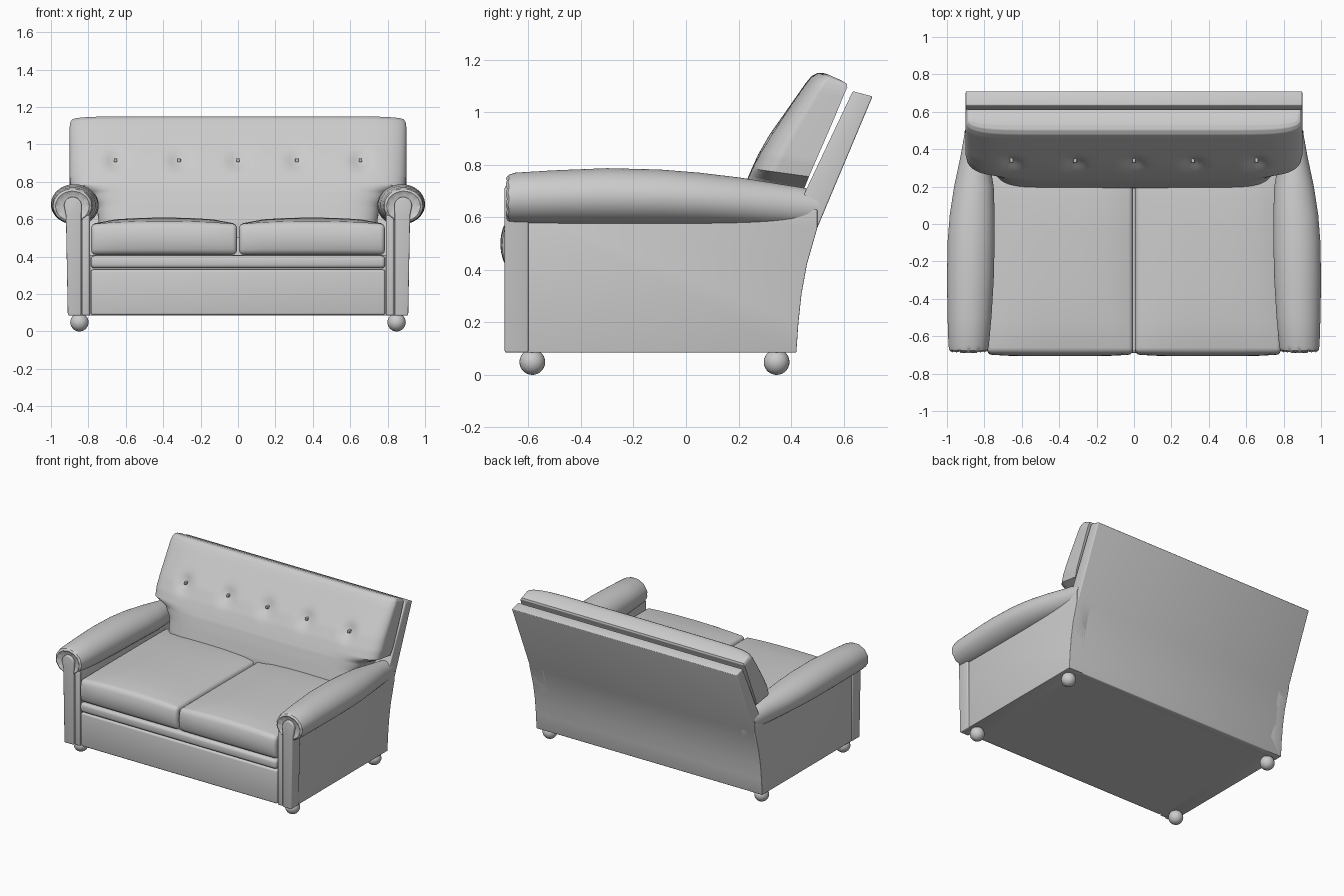
import bpy, bmesh
from math import sin, cos, pi, exp, radians

cube = bpy.data.objects.get("Cube")
if cube:
    bpy.data.objects.remove(cube, do_unlink=True)

fabric = bpy.data.materials.new("grey_fabric")
fabric.use_nodes = True
GREY = (0.6, 0.6, 0.6, 1)
fabric.diffuse_color = GREY
fabric.node_tree.nodes["Principled BSDF"].inputs["Base Color"].default_value = GREY


def finish(name, bm, bevel=0, segments=3):
    """Round the hard edges, then turn the bmesh into a shaded object."""
    bmesh.ops.recalc_face_normals(bm, faces=bm.faces[:])
    if bevel:
        hard = [e for e in bm.edges if len(e.link_faces) == 2 and e.calc_face_angle() > 0.8]
        bmesh.ops.bevel(bm, geom=hard, offset=bevel, offset_type='OFFSET',
                        segments=segments, profile=0.5, affect='EDGES', clamp_overlap=True)
    mesh = bpy.data.meshes.new(name)
    bm.to_mesh(mesh)
    bm.free()
    mesh.materials.append(fabric)
    obj = bpy.data.objects.new(name, mesh)
    bpy.context.collection.objects.link(obj)
    bpy.ops.object.select_all(action='DESELECT')
    obj.select_set(True)
    bpy.context.view_layer.objects.active = obj
    bpy.ops.object.shade_smooth_by_angle(angle=radians(35))
    return obj


def box_mesh(lo, hi):
    bm = bmesh.new()
    bmesh.ops.create_cube(bm, size=1)
    for v in bm.verts:
        for i in range(3):
            v.co[i] = lo[i] + (v.co[i] + 0.5) * (hi[i] - lo[i])
    return bm


def box(name, lo, hi, bevel=0.01):
    return finish(name, box_mesh(lo, hi), bevel)


def extrude(name, profile, axis, start, end, bevel=0.0):
    """Extrude a 2D profile along x (profile in y, z) or along y (profile in x, z)."""
    bm = bmesh.new()

    def place(p, d):
        return (d, p[0], p[1]) if axis == 'x' else (p[0], d, p[1])
    a = [bm.verts.new(place(p, start)) for p in profile]
    b = [bm.verts.new(place(p, end)) for p in profile]
    bm.faces.new(a)
    bm.faces.new(b)
    for i in range(len(a)):
        j = (i + 1) % len(a)
        bm.faces.new((a[i], a[j], b[j], b[i]))
    return finish(name, bm, bevel)


def loft(rings):
    """Skin closed rings of equal length; each end is closed with strips across."""
    bm = bmesh.new()
    vs = [[bm.verts.new(p) for p in ring] for ring in rings]
    n = len(vs[0])
    for r, s in zip(vs, vs[1:]):
        for i in range(n):
            j = (i + 1) % n
            bm.faces.new((r[i], r[j], s[j], s[i]))
    for r in (vs[0], vs[-1]):
        for i in range(n // 2 - 1):
            bm.faces.new((r[i], r[i + 1], r[n - 2 - i], r[n - 1 - i]))
    return bm


def refine(rows, steps):
    """Blend linearly between key rows."""
    out = []
    for a, b in zip(rows, rows[1:]):
        out += [[p + (q - p) * k / steps for p, q in zip(a, b)] for k in range(steps)]
    return out + [list(rows[-1])]


# Raked back panel
back_curve = [(0.42, 0.085), (0.428, 0.2), (0.44, 0.31), (0.46, 0.42), (0.50, 0.56)]
extrude("back_panel", back_curve + [(0.71, 1.06), (0.635, 1.08), (0.455, 0.70),
                                    (0.36, 0.45), (0.36, 0.085)], 'x', -0.9, 0.9, 0.006)

# Base, front panel and rail
box("base", (-0.8, -0.65, 0.085), (0.8, 0.38, 0.41), 0)
box("front_panel", (-0.787, -0.68, 0.087), (0.787, -0.62, 0.33), 0.012)
box("front_rail", (-0.787, -0.69, 0.338), (0.787, -0.62, 0.405), 0.02)

# Arm sections: y, outer x, inner x, top z, bottom z
arm_rows = [(-0.672, 0.955, 0.815, 0.73, 0.61), (-0.684, 0.975, 0.795, 0.75, 0.59),
            (-0.675, 0.988, 0.782, 0.762, 0.58), (-0.65, 0.992, 0.776, 0.77, 0.577),
            (-0.5, 0.997, 0.762, 0.779, 0.575), (-0.3, 1.0, 0.75, 0.787, 0.573),
            (-0.1, 0.997, 0.745, 0.782, 0.572), (0.05, 0.985, 0.745, 0.77, 0.571),
            (0.2, 0.962, 0.75, 0.752, 0.569), (0.35, 0.93, 0.775, 0.728, 0.567),
            (0.47, 0.903, 0.80, 0.70, 0.565)]

for side, label in ((1, "left"), (-1, "right")):
    # Side panel below the arm
    sides = sorted((side * 0.79, side * 0.905))
    extrude(label + "_side_panel", [(-0.67, 0.085)] + back_curve + [(0.50, 0.63), (-0.67, 0.65)],
            'x', sides[0], sides[1], 0.004)

    # Rolled arm with a pleated front edge and a raked rear end
    rings = []
    for k, (y, outer, inner, top, bottom) in enumerate(arm_rows):
        ring = []
        for i in range(72):
            a = 2 * pi * (i + 0.5) / 72
            x = (outer + inner) / 2 + (outer - inner) / 2 * cos(a)
            z = (top + bottom) / 2 + (top - bottom) / 2 * sin(a)
            pleat = 0.002 * cos(12 * a) if k in (1, 2) else 0
            rake = (z - bottom) * 0.4 if k == len(arm_rows) - 1 else 0
            ring.append((side * x, y + pleat + rake, z))
        rings.append(ring)
    finish(label + "_arm", loft(rings))

    # Front post with a round top, and the narrow strip beside it
    arc = [(0.883 + 0.047 * cos(pi * i / 14), 0.672 + 0.047 * sin(pi * i / 14)) for i in range(15)]
    post = [(0.91, 0.085), (0.92, 0.62)] + arc + [(0.838, 0.62), (0.838, 0.085)]
    extrude(label + "_front_post", [(side * x, z) for x, z in post], 'y', -0.69, -0.6, 0.007)
    strip = sorted((side * 0.792, side * 0.834))
    box(label + "_inner_strip", (strip[0], -0.683, 0.085), (strip[1], -0.6, 0.62), 0.01)

    # Crowned seat cushion
    xs = sorted((side * 0.006, side * 0.785))
    bm = box_mesh((xs[0], -0.685, 0.41), (xs[1], 0.3, 0.575))
    bmesh.ops.subdivide_edges(bm, edges=bm.edges[:], cuts=5, use_grid_fill=True)
    for v in bm.verts:
        u = (v.co.x - side * 0.395) / 0.39
        w = (v.co.y + 0.19) / 0.5
        h = (v.co.z - 0.41) / 0.165
        lift = 0.012 * (1 - u * u) + 0.022 * (1 - u ** 4) * (1 - w ** 4)
        if v.co.y < -0.68:
            v.co.y -= 0.022 * (1 - (2 * h - 1) ** 2) * (1 - 0.4 * u ** 4)
        v.co.z += lift * h
    finish(label + "_seat_cushion", bm, 0.024, 4)

    # Ball feet
    for y, place in ((-0.585, "front"), (0.345, "rear")):
        bm = bmesh.new()
        bmesh.ops.create_uvsphere(bm, u_segments=24, v_segments=14, radius=0.049)
        bmesh.ops.translate(bm, verts=bm.verts[:], vec=(side * 0.848, y, 0.049))
        finish(f"{label}_{place}_foot", bm)

# Back cushion rows: front y, front z, rear y, rear z, half width
cushion_rows = [(0.53, 1.148, 0.59, 1.122, 0.875), (0.502, 1.15, 0.612, 1.108, 0.888),
                (0.478, 1.138, 0.614, 1.095, 0.896), (0.455, 1.11, 0.605, 1.075, 0.9),
                (0.385, 1.01, 0.57, 0.99, 0.9), (0.318, 0.915, 0.527, 0.89, 0.9),
                (0.275, 0.84, 0.492, 0.81, 0.9), (0.25, 0.785, 0.468, 0.755, 0.893),
                (0.235, 0.75, 0.45, 0.71, 0.80), (0.215, 0.68, 0.44, 0.65, 0.755),
                (0.193, 0.59, 0.43, 0.59, 0.745), (0.19, 0.5, 0.42, 0.5, 0.745)]
button_xs = (-0.655, -0.315, 0, 0.315, 0.655)
COLUMNS = 100
rings = []
for fy, fz, ry, rz, half in refine(cushion_rows, 5):
    front, rear = [], []
    for i in range(COLUMNS + 1):
        u = sin(pi * (i / COLUMNS - 0.5))
        x = half * u
        t = 0.55 + 0.45 * max(0, 1 - abs(u) ** 10) ** 0.5
        dent = sum(exp(-((x - b) ** 2 + (fz - 0.915) ** 2) / 0.0022) for b in button_xs)
        t -= 0.13 * dent
        front.append((x, ry + (fy - ry) * t, rz + (fz - rz) * t))
        rear.append((x, ry, rz))
    rings.append(front + rear[::-1])
finish("back_cushion", loft(rings))

# Tufting buttons
for n, x in enumerate(button_xs):
    box(f"button_{n + 1}", (x - 0.009, 0.327, 0.906), (x + 0.009, 0.36, 0.924), 0.003)
